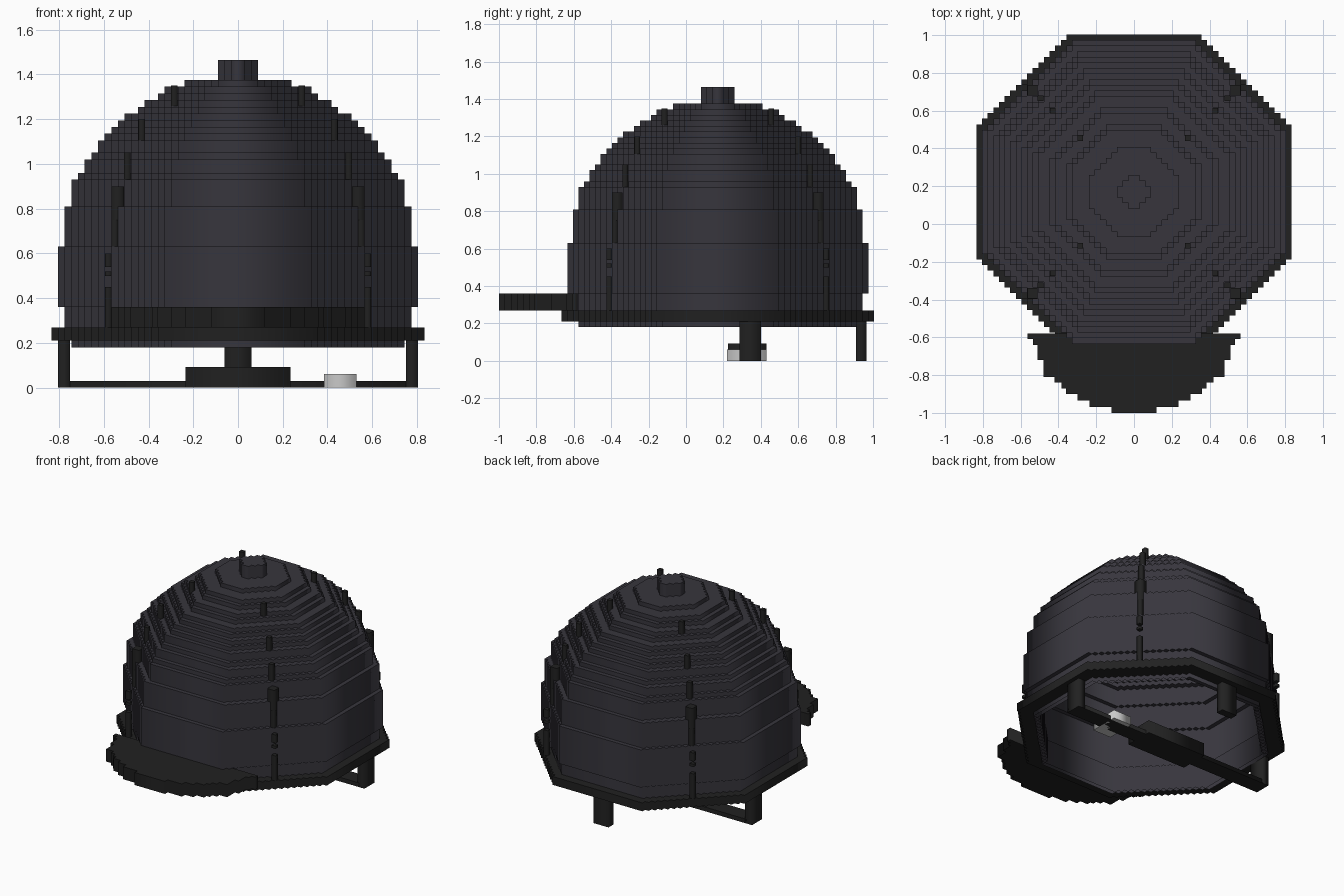
import bpy
import math

if "Cube" in bpy.data.objects:
    bpy.data.objects.remove(bpy.data.objects["Cube"])

C = 0.0298          # block size
CY = 0.17           # shell centre along y


def material(name, rgb):
    m = bpy.data.materials.new(name)
    m.diffuse_color = (*rgb, 1)
    m.use_nodes = True
    m.node_tree.nodes["Principled BSDF"].inputs["Base Color"].default_value = m.diffuse_color
    return m


SHELL = material("slate_grey", (0.038, 0.036, 0.046))
DARK = material("charcoal_black", (0.0152, 0.0152, 0.0152))
LIGHT = material("light_grey", (0.58, 0.58, 0.58))


def octagon(n):
    """Octagon outline with block-stepped diagonals, n blocks from centre to side."""
    s = round(n * math.tan(math.pi / 8))
    quad = []
    for i in range(n - s):
        quad += [(n - i, s + i), (n - i - 1, s + i)]
    quad.append((s, n))
    pts = []
    for k in range(4):
        for x, y in quad:
            for _ in range(k):
                x, y = -y, x
            pts.append((x * C, y * C + CY))
    return pts


def prism(name, outlines, z0, z1, mat):
    """Extruded outline; a second outline becomes a hole."""
    cu = bpy.data.curves.new(name, 'CURVE')
    cu.dimensions = '2D'
    cu.fill_mode = 'BOTH'
    cu.extrude = (z1 - z0) / 2
    for pts in outlines:
        sp = cu.splines.new('POLY')
        sp.points.add(len(pts) - 1)
        for p, (x, y) in zip(sp.points, pts):
            p.co = (x, y, 0, 1)
        sp.use_cyclic_u = True
    cu.materials.append(mat)
    ob = bpy.data.objects.new(name, cu)
    ob.location.z = (z0 + z1) / 2
    bpy.context.collection.objects.link(ob)
    return ob


def box(name, x, y, z, mat):
    return prism(name, [[(x[0], y[0]), (x[1], y[0]), (x[1], y[1]), (x[0], y[1])]],
                 z[0], z[1], mat)


def merge(obs, name):
    bpy.ops.object.select_all(action='DESELECT')
    for o in obs:
        o.select_set(True)
    bpy.context.view_layer.objects.active = obs[0]
    bpy.ops.object.convert(target='MESH')
    if len(obs) > 1:
        bpy.ops.object.join()
    ob = bpy.context.view_layer.objects.active
    ob.name = name
    return ob


# Domed shell: hollow stepped layers (top height, radius in blocks)
layers = [(0.27, 25), (0.36, 26), (0.63, 27), (0.81, 26), (0.93, 25), (0.96, 24),
          (1.02, 23), (1.05, 22), (1.105, 21), (1.135, 20), (1.165, 19), (1.195, 18),
          (1.225, 17), (1.255, 15), (1.285, 14), (1.315, 12), (1.345, 11), (1.375, 8)]
parts, z = [], 0.18
for i, (top, n) in enumerate(layers):
    near = [n] + [layers[j][1] for j in (i - 1, i + 1) if 0 <= j < len(layers)]
    rings = [octagon(n)]
    if i < len(layers) - 1:
        rings.append(octagon(min(near) - 1))
    parts.append(prism("layer", rings, z, top, SHELL))
    z = top
merge(parts, "shell")

# Button on the crown
merge([prism("button", [octagon(3)], 1.375, 1.465, SHELL)], "crown_button")

# Rim band
merge([prism("rim", [octagon(28), octagon(25)], 0.21, 0.27, DARK)], "rim")

# Seam strips on the four diagonals (inner, outer offset, bottom, top)
seams = [(.27, .30, 1.26, 1.35), (.415, .445, 1.08, 1.20), (.48, .51, .93, 1.05),
         (.51, .565, .75, .90), (.535, .565, .60, .75), (.565, .595, .54, .60),
         (.535, .565, .36, .60), (.565, .595, .50, .52), (.565, .595, .27, .45)]
parts = []
for sx in (-1, 1):
    for sy in (-1, 1):
        for a, b, z0, z1 in seams:
            xs = sorted((sx * a, sx * b))
            ys = sorted((CY + sy * a, CY + sy * b))
            parts.append(box("seam", xs, ys, (z0, z1), DARK))
merge(parts, "seam_strips")

# Visor: stepped half round (half width, front edge of that row)
rows = [(.565, -.61), (.535, -.64), (.51, -.72), (.48, -.81), (.42, -.84), (.385, -.87),
        (.36, -.90), (.30, -.935), (.235, -.97), (.12, -1.0)]
right, y = [], -.58
for w, y1 in rows:
    right += [(w, y), (w, y1)]
    y = y1
left = [(-x, yy) for x, yy in reversed(right)]
merge([prism("visor", [right + left], 0.27, 0.36, DARK)], "visor")

# Chin strap: two side drops, cross bar and rear drop
parts = [box("drop", sorted((s * .75, s * .805)), (.285, .40), (0, .215), DARK)
         for s in (-1, 1)]
parts.append(box("bar", (-.76, .76), (.285, .40), (0, .03), DARK))
parts.append(box("rear", (-.06, .06), (.91, .965), (0, .215), DARK))
merge(parts, "chin_strap")

# Chin pad and buckle
merge([box("pad", (-.235, .235), (.225, .43), (0, .092), DARK)], "chin_pad")
merge([box("buckle", (.385, .53), (.22, .43), (0, .06), LIGHT)], "buckle")
